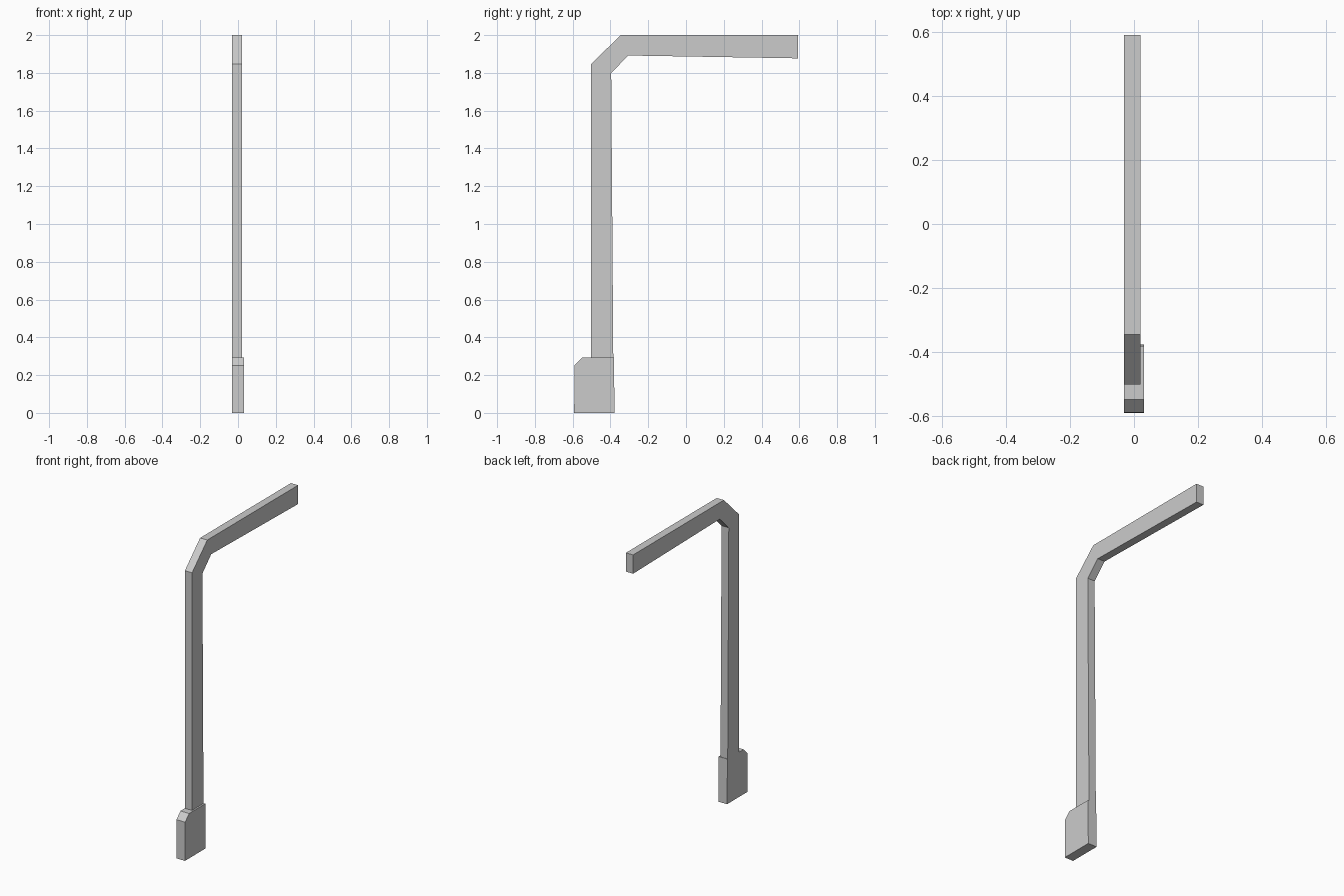
import bpy, bmesh

if "Cube" in bpy.data.objects:
    bpy.data.objects.remove(bpy.data.objects["Cube"])


def extrude_profile(name, profile, x0, x1):
    """Solid made from a (y, z) outline, running from x0 to x1."""
    bm = bmesh.new()
    face = bm.faces.new([bm.verts.new((x0, y, z)) for y, z in profile])
    ext = bmesh.ops.extrude_face_region(bm, geom=[face])
    moved = [g for g in ext["geom"] if isinstance(g, bmesh.types.BMVert)]
    bmesh.ops.translate(bm, verts=moved, vec=(x1 - x0, 0, 0))
    bmesh.ops.recalc_face_normals(bm, faces=bm.faces)
    mesh = bpy.data.meshes.new(name)
    bm.to_mesh(mesh)
    bm.free()
    obj = bpy.data.objects.new(name, mesh)
    bpy.context.collection.objects.link(obj)
    return obj


LEFT, POST_RIGHT, BASE_RIGHT = -0.032, 0.02, 0.031
BASE_TOP = 0.293

# Upright post bending into the slightly flared overhead arm
extrude_profile("post_and_arm", [
    (-0.503, BASE_TOP), (-0.503, 1.846), (-0.346, 2.0), (0.592, 2.0),
    (0.592, 1.877), (-0.305, 1.892), (-0.396, 1.80), (-0.385, BASE_TOP),
], LEFT, POST_RIGHT)

# Wider foot with a chamfered front corner
extrude_profile("base_foot", [
    (-0.592, 0.0), (-0.59, 0.252), (-0.549, BASE_TOP),
    (-0.382, BASE_TOP), (-0.378, 0.0),
], LEFT, BASE_RIGHT)
